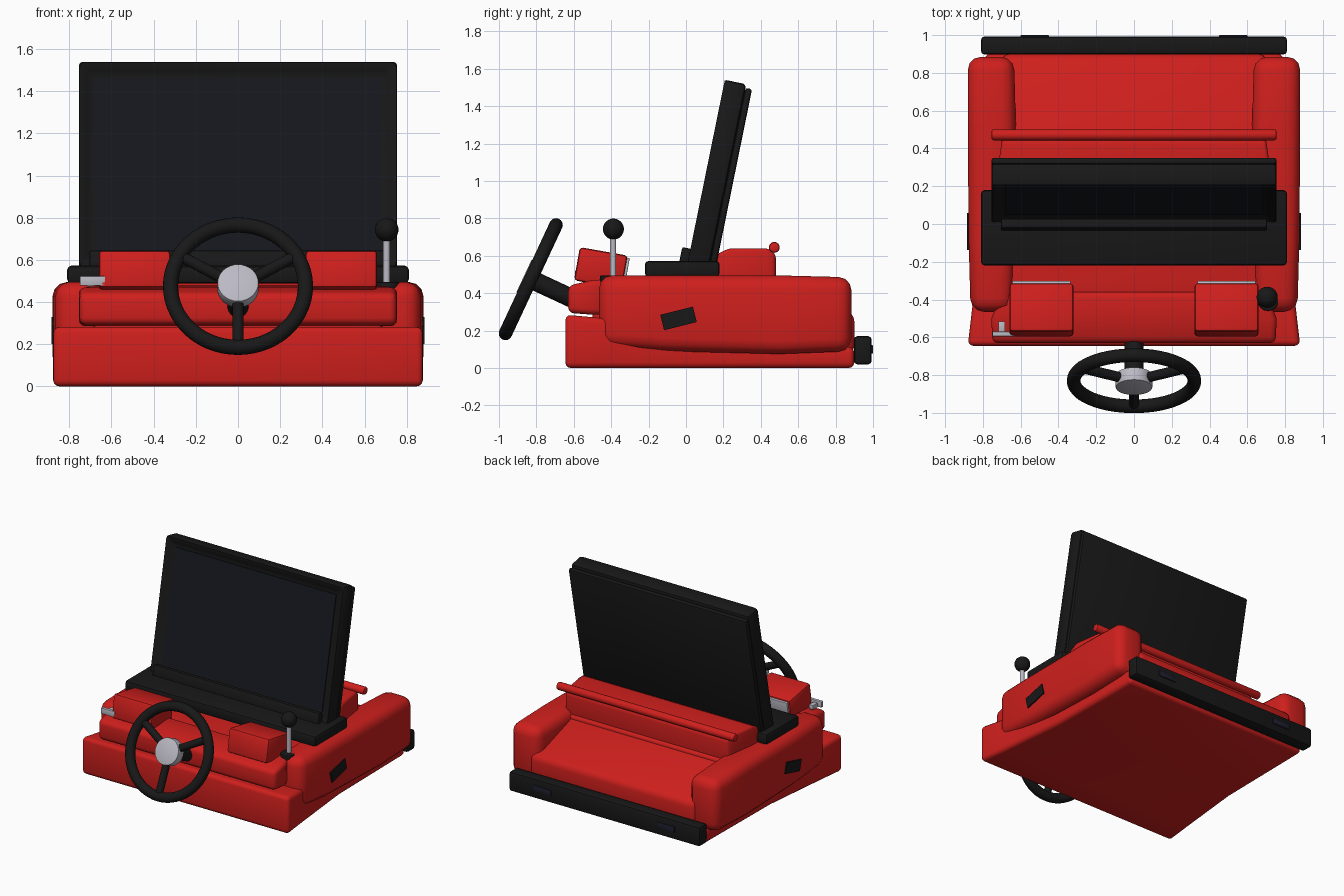
import bpy, bmesh, math
from mathutils import Vector, Matrix

if "Cube" in bpy.data.objects:
    bpy.data.objects.remove(bpy.data.objects["Cube"])


def material(name, r, g, b):
    m = bpy.data.materials.new(name)
    m.diffuse_color = (r, g, b, 1)
    m.use_nodes = True
    m.node_tree.nodes["Principled BSDF"].inputs["Base Color"].default_value = m.diffuse_color
    return m


RED = material("red_paint", 0.62, 0.014, 0.012)
BLACK = material("black_plastic", 0.009, 0.009, 0.009)
SCREEN = material("dark_glass", 0.008, 0.009, 0.013)
LAMP = material("dark_lamp", 0.012, 0.013, 0.025)
METAL = material("metal", 0.5, 0.49, 0.55)


def finish(name, bm, mat, bevel=0.0, seg=3, matrix=None):
    bmesh.ops.recalc_face_normals(bm, faces=bm.faces)
    if bevel:
        edges = [e for e in bm.edges if e.calc_face_angle(0) > math.radians(25)]
        bmesh.ops.bevel(bm, geom=edges, offset=bevel, segments=seg, profile=0.5,
                        affect='EDGES', clamp_overlap=True)
    me = bpy.data.meshes.new(name)
    bm.to_mesh(me)
    bm.free()
    ob = bpy.data.objects.new(name, me)
    bpy.context.collection.objects.link(ob)
    me.materials.append(mat)
    if matrix:
        ob.matrix_world = matrix
    bpy.ops.object.select_all(action='DESELECT')
    ob.select_set(True)
    bpy.context.view_layer.objects.active = ob
    bpy.ops.object.shade_smooth_by_angle(angle=math.radians(35))
    return ob


def loft(name, sections, mat, bevel, side=1):
    """Skin rectangular sections (y, x0, x1, z0, z1) along y."""
    bm = bmesh.new()
    rings = [[bm.verts.new((side * x, y, z)) for x, z in ((a, c), (b, c), (b, d), (a, d))]
             for y, a, b, c, d in sections]
    for r, q in zip(rings, rings[1:]):
        for i in range(4):
            j = (i + 1) % 4
            bm.faces.new((r[i], r[j], q[j], q[i]))
    bm.faces.new(rings[0])
    bm.faces.new(rings[-1])
    return finish(name, bm, mat, bevel)


def box(name, centre, size, mat, bevel=0.0, tilt=0.0, recess=None):
    bm = bmesh.new()
    bmesh.ops.create_cube(bm, size=1)
    bmesh.ops.scale(bm, vec=size, verts=bm.verts)
    if recess:
        front = [f for f in bm.faces if f.normal.y < -0.9]
        bmesh.ops.inset_region(bm, faces=front, thickness=recess[0])
        bmesh.ops.translate(bm, vec=(0, recess[1], 0), verts=front[0].verts)
    m = Matrix.Translation(centre) @ Matrix.Rotation(math.radians(tilt), 4, 'X')
    return finish(name, bm, mat, bevel, 2, m)


def rod(name, p, q, r, mat, bevel=0.0, n=24):
    p, q = Vector(p), Vector(q)
    bm = bmesh.new()
    bmesh.ops.create_cone(bm, cap_ends=True, segments=n, radius1=r, radius2=r,
                          depth=(q - p).length)
    m = Matrix.Translation((p + q) / 2) @ (q - p).to_track_quat('Z', 'Y').to_matrix().to_4x4()
    return finish(name, bm, mat, bevel, 2, m)


# Wedge-shaped chassis, wide at the front
loft("chassis", [(-0.645, -0.88, 0.88, 0, 0.285), (-0.43, -0.855, 0.855, 0, 0.265),
                 (0.1, -0.80, 0.80, 0, 0.2), (0.9, -0.79, 0.79, 0, 0.11)], RED, 0.03)

# Central body, rear hood and raised ridge
loft("centre_body", [(-0.5, -0.68, 0.68, 0.1, 0.44), (-0.3, -0.7, 0.7, 0.1, 0.46),
                     (0.5, -0.7, 0.7, 0.1, 0.46)], RED, 0.02)
loft("rear_hood", [(0.4, -0.72, 0.72, 0.08, 0.47), (0.9, -0.70, 0.70, 0.08, 0.29)], RED, 0.04)
loft("rear_ridge", [(0.15, -0.73, 0.73, 0.4, 0.6), (0.23, -0.73, 0.73, 0.4, 0.64),
                    (0.44, -0.70, 0.70, 0.4, 0.64), (0.48, -0.69, 0.69, 0.4, 0.61)], RED, 0.02)
rod("rear_rail", (-0.755, 0.472, 0.645), (0.755, 0.472, 0.645), 0.029, RED, 0.012)

# Dashboard
loft("dashboard", [(-0.63, -0.75, 0.75, 0.295, 0.44), (-0.5, -0.755, 0.755, 0.285, 0.47),
                   (-0.36, -0.70, 0.70, 0.285, 0.48)], RED, 0.03)

for s, tag in ((-1, "left"), (1, "right")):
    # Side fenders with dark vents
    loft(tag + "_fender", [(-0.465, 0.64, 0.865, 0.115, 0.495), (-0.1, 0.63, 0.875, 0.09, 0.495),
                           (0.5, 0.625, 0.88, 0.075, 0.495), (0.885, 0.635, 0.88, 0.09, 0.485)],
         RED, 0.07, s)
    box(tag + "_vent", (s * 0.87, -0.04, 0.265), (0.03, 0.18, 0.085), BLACK, 0, 14)
    # Raised instrument pods with metal back plates
    box(tag + "_instrument_pod", (s * 0.49, -0.455, 0.535), (0.34, 0.26, 0.18), RED, 0.018, -10)
    box(tag + "_pod_plate", (s * 0.49, -0.322, 0.525), (0.31, 0.02, 0.13), METAL, 0.004, -10)
    # Rear lamps
    box(tag + "_rear_lamp", (s * 0.525, 0.99, 0.1), (0.15, 0.02, 0.045), LAMP, 0.004)

box("rear_bumper", (0, 0.945, 0.095), (1.62, 0.095, 0.15), BLACK, 0.018)

# Screen deck, sill, frame and back shell
box("screen_deck", (0, -0.02, 0.53), (1.62, 0.4, 0.085), BLACK, 0.02)
box("screen_sill", (0, -0.005, 0.595), (1.41, 0.05, 0.095), BLACK, 0.01, -11.5)
box("screen_frame", (0, 0.161, 1.04), (1.51, 0.125, 1.0), BLACK, 0.018, -11.5, (0.08, 0.04))
box("screen_glass", (0, 0.137, 1.045), (1.36, 0.01, 0.85), SCREEN, 0, -11.5)
box("screen_back", (0, 0.238, 1.015), (1.51, 0.036, 0.98), BLACK, 0.014, -11.5)

# Steering wheel: rim, spokes, hub, column
TILT = Matrix.Translation((0, -0.83, 0.475)) @ Matrix.Rotation(math.radians(65), 4, 'X')
bpy.ops.mesh.primitive_torus_add(major_radius=0.32, minor_radius=0.036,
                                 major_segments=56, minor_segments=16)
rim = bpy.context.object
rim.name = "wheel_rim"
rim.matrix_world = TILT
rim.data.materials.append(BLACK)
bpy.ops.object.shade_smooth_by_angle(angle=math.radians(60))
for i, a in enumerate((30, 150, 270)):
    d = Vector((math.cos(math.radians(a)), math.sin(math.radians(a)), 0))
    rod(f"wheel_spoke_{i + 1}", TILT @ (d * 0.03), TILT @ (d * 0.32), 0.027, BLACK)
rod("wheel_hub", TILT @ Vector((0, 0, -0.035)), TILT @ Vector((0, 0, 0.04)), 0.098, METAL, 0.006, 32)
rod("steering_column", TILT @ Vector((0, 0, -0.03)), TILT @ Vector((0, 0, -0.28)), 0.05, BLACK)

# Gear lever
rod("gear_collar", (0.71, -0.405, 0.45), (0.71, -0.405, 0.495), 0.055, BLACK, 0.006)
rod("gear_rod", (0.705, -0.39, 0.47), (0.705, -0.39, 0.73), 0.017, METAL)
bm = bmesh.new()
bmesh.ops.create_uvsphere(bm, u_segments=24, v_segments=16, radius=0.056)
finish("gear_knob", bm, BLACK, matrix=Matrix.Translation((0.705, -0.388, 0.743)))

# Indicator stalk
box("stalk_handle", (-0.69, -0.582, 0.5), (0.12, 0.025, 0.045), METAL, 0.004)
box("stalk_arm", (-0.70, -0.545, 0.49), (0.035, 0.06, 0.035), METAL, 0.004)
